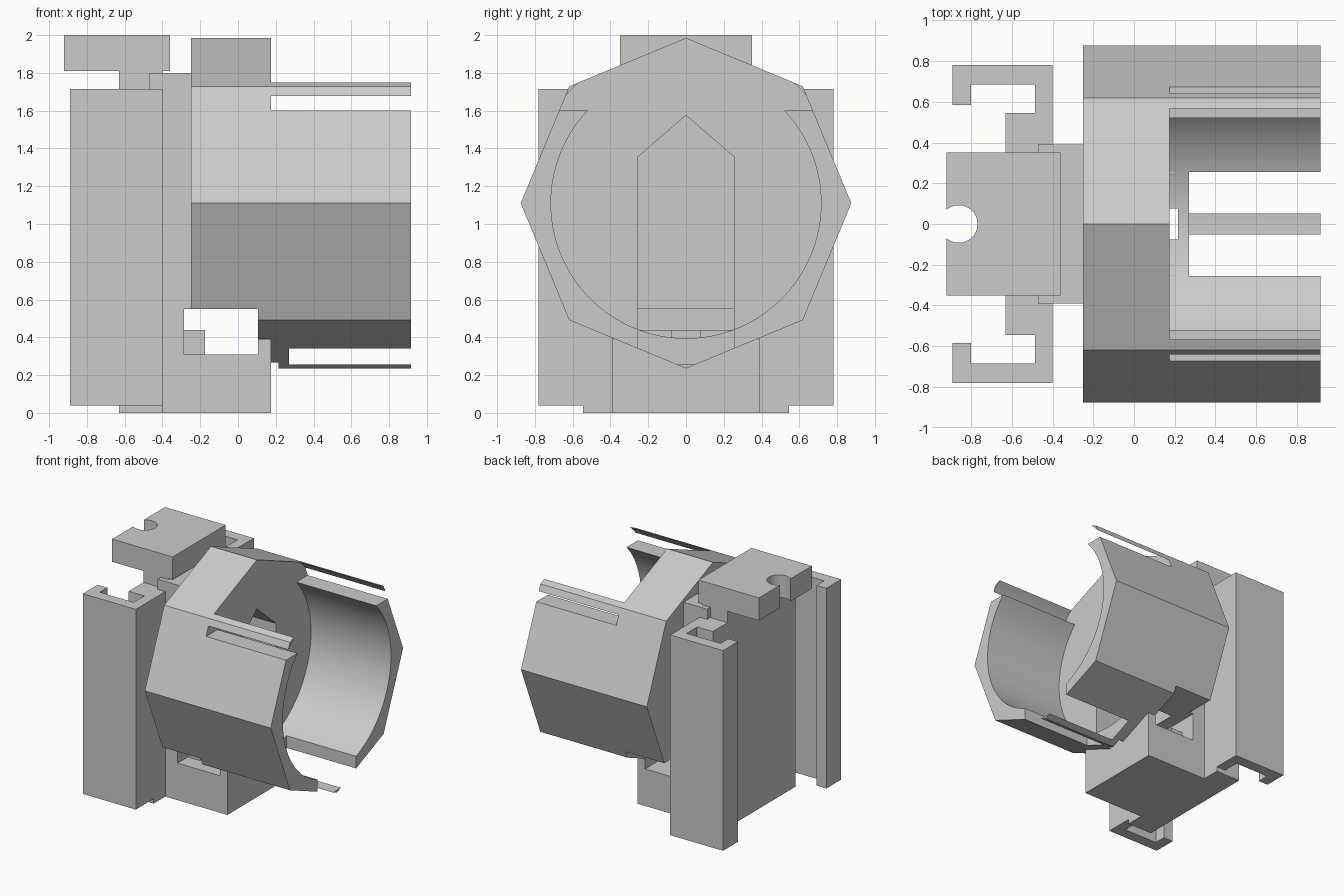
import bpy, bmesh, math
from mathutils import Vector

cube = bpy.data.objects.get("Cube")
if cube:
    bpy.data.objects.remove(cube, do_unlink=True)

grey = bpy.data.materials.new("plain_grey")
grey.use_nodes = True
grey.diffuse_color = (0.6, 0.6, 0.6, 1)
grey.node_tree.nodes["Principled BSDF"].inputs["Base Color"].default_value = (0.6, 0.6, 0.6, 1)


def prism(name, profile, axis, lo, hi):
    """Extrude a profile: (y, z) points along X, or (x, y) points along Z."""
    place = (lambda p, t: (t, p[0], p[1])) if axis == "X" else (lambda p, t: (p[0], p[1], t))
    bm = bmesh.new()
    face = bm.faces.new([bm.verts.new(place(p, lo)) for p in profile])
    extruded = bmesh.ops.extrude_face_region(bm, geom=[face])["geom"]
    shift = Vector(place((0, 0), hi - lo))
    bmesh.ops.translate(bm, vec=shift, verts=[v for v in extruded if isinstance(v, bmesh.types.BMVert)])
    bmesh.ops.recalc_face_normals(bm, faces=bm.faces)
    mesh = bpy.data.meshes.new(name)
    bm.to_mesh(mesh)
    bm.free()
    mesh.materials.append(grey)
    obj = bpy.data.objects.new(name, mesh)
    bpy.context.collection.objects.link(obj)
    return obj


def box(name, x0, x1, y0, y1, z0, z1):
    return prism(name, [(x0, y0), (x1, y0), (x1, y1), (x0, y1)], "Z", z0, z1)


def arc(cx, cy, r, start, end, steps):
    angles = [start + (end - start) * i / steps for i in range(steps + 1)]
    return [(cx + r * math.cos(a), cy + r * math.sin(a)) for a in angles]


def circle(cx, cy, r, steps):
    return arc(cx, cy, r, 0, math.tau, steps)[:-1]


def select(obj):
    bpy.ops.object.select_all(action="DESELECT")
    obj.select_set(True)
    bpy.context.view_layer.objects.active = obj


def cut(obj, cutter):
    mod = obj.modifiers.new("cut", "BOOLEAN")
    mod.operation, mod.solver, mod.object = "DIFFERENCE", "EXACT", cutter
    select(obj)
    bpy.ops.object.modifier_apply(modifier=mod.name)
    bpy.data.objects.remove(cutter, do_unlink=True)


# Shared dimensions of the holder
AXIS, OUTER, BORE, CLEAR = 1.11, 0.875, 0.715, 0.855
BACK, FLOOR, FRONT, BEYOND = -0.25, 0.175, 0.915, 1.0

# Octagonal barrel with a round bore
barrel = prism("octagonal_barrel", circle(0, AXIS, OUTER, 8), "X", BACK, FRONT)
cut(barrel, prism("bore", circle(0, AXIS, BORE, 128), "X", FLOOR, BEYOND))

# Open top: clearance arc above a level, leaving slivers at the corners
a = math.asin((1.6 - AXIS) / CLEAR)
cut(barrel, prism("top_opening", arc(0, AXIS, CLEAR, a, math.pi - a, 64), "X", FLOOR, BEYOND))
cut(barrel, box("peak_opening", FLOOR, BEYOND, -0.4, 0.4, 1.65, 2.1))

# Bottom slot that leaves a thin strip along the lowest edge
b = math.asin(0.255 / CLEAR)
low = arc(0, AXIS, CLEAR, -math.pi / 2 - b, -math.pi / 2 + b, 24)
cut(barrel, prism("bottom_slot", low + [(0.255, AXIS), (-0.255, AXIS)], "X", 0.27, BEYOND))

# Pointed pocket in the bore floor, and the small outlet under it
house = [(-0.255, 0.44), (0.255, 0.44), (0.255, 1.355), (0, 1.575), (-0.255, 1.355)]
cut(barrel, prism("pocket", house, "X", -0.175, 0.2))
cut(barrel, box("outlet", 0.05, 0.215, -0.075, 0.075, 0.2, 0.45))

# Base block and mounting plate
base = box("base_block", -0.26, FLOOR, -0.39, 0.39, 0, 0.39)
plate = box("mounting_plate", -0.47, BACK, -0.39, 0.39, 0, 1.8)

# Cross slot through barrel, base and plate
for part in (barrel, base, plate):
    cut(part, box("cross_slot", -0.285, 0.105, -1, 1, 0.31, 0.55))
box("slot_post", -0.285, -0.175, -0.255, 0.255, 0.31, 0.44)

select(barrel)
bpy.ops.object.shade_smooth_by_angle(angle=math.radians(20))

# Core column with the neck below the cap
box("core_column", -0.63, -0.4, -0.545, 0.545, 0, 1.715)
box("neck", -0.63, -0.4, -0.35, 0.35, 1.7, 1.82)

# Hooked side rails
hook = [(-0.4, 0.5), (-0.4, 0.78), (-0.89, 0.78), (-0.89, 0.585), (-0.8, 0.585),
        (-0.8, 0.685), (-0.485, 0.685), (-0.485, 0.5)]
for name, side in (("left_rail", 1), ("right_rail", -1)):
    prism(name, [(x, y * side) for x, y in hook], "Z", 0.04, 1.715)

# Cap with a round notch at its edge
cap = box("cap", -0.92, -0.36, -0.35, 0.35, 1.81, 2.0)
cut(cap, prism("notch", circle(-0.86, 0, 0.092, 48), "Z", 1.7, 2.1))
select(cap)
bpy.ops.object.shade_smooth_by_angle(angle=math.radians(20))
